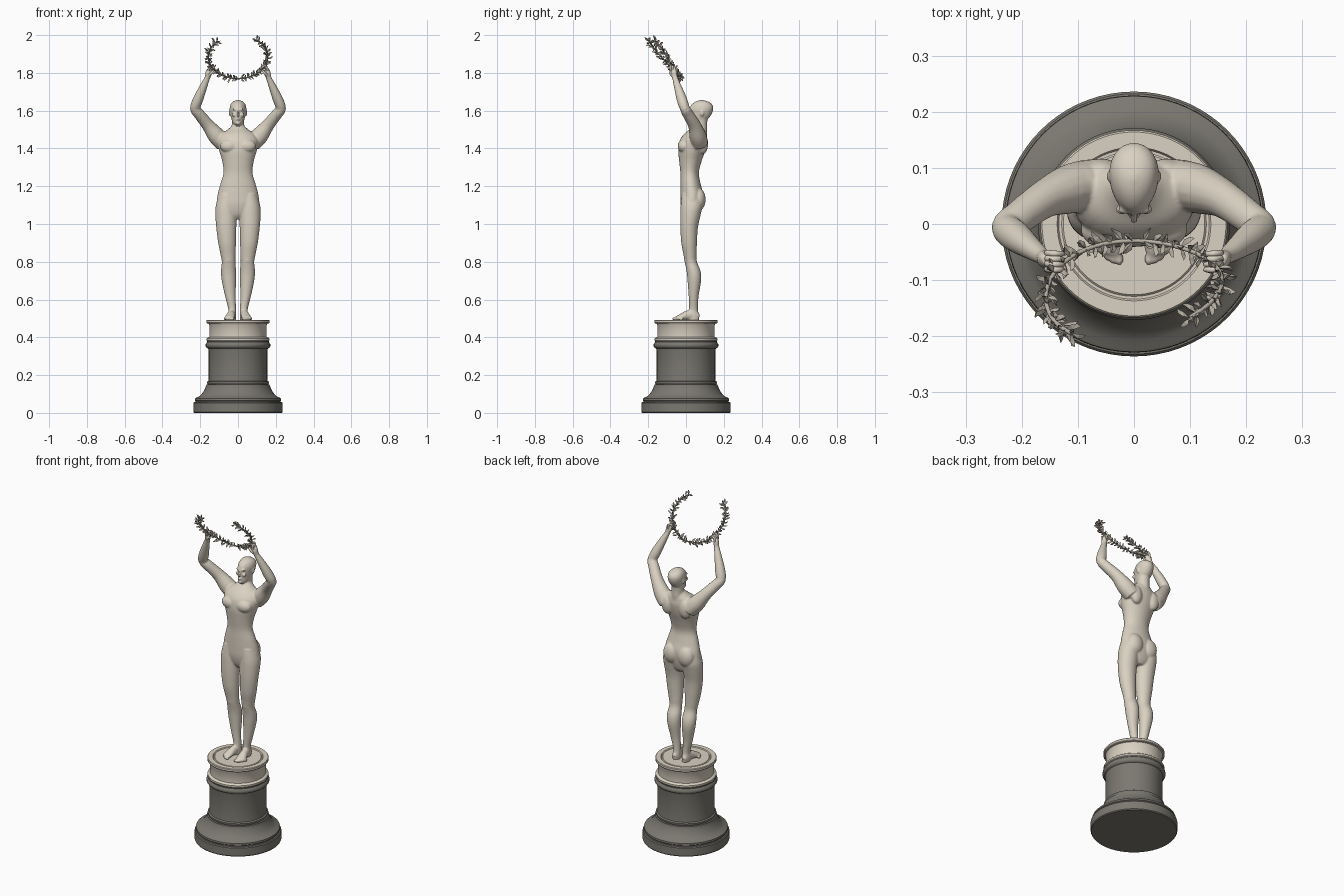
import bpy, bmesh, math, random
from mathutils import Vector, Matrix

random.seed(4)


def material(name, rgb):
    m = bpy.data.materials.new(name)
    m.diffuse_color = (*rgb, 1)
    return m


CREAM = material("cream", (0.70, 0.64, 0.54))
DARK = material("dark_stone", (0.20, 0.19, 0.165))
LEAF = material("leaf", (0.48, 0.44, 0.37))


def finish(bm, name, mat, angle=None):
    bmesh.ops.recalc_face_normals(bm, faces=bm.faces[:])
    me = bpy.data.meshes.new(name)
    bm.to_mesh(me)
    bm.free()
    ob = bpy.data.objects.new(name, me)
    bpy.context.collection.objects.link(ob)
    me.materials.append(mat)
    if angle:
        bpy.ops.object.select_all(action='DESELECT')
        ob.select_set(True)
        bpy.context.view_layer.objects.active = ob
        bpy.ops.object.shade_smooth_by_angle(angle=math.radians(angle))
    return ob


def spline(rows, n=4):
    """Catmull-Rom interpolation of section rows."""
    p = [rows[0]] + list(rows) + [rows[-1]]
    out = []
    for i in range(1, len(p) - 2):
        for s in range(n):
            t = s / n
            out.append([0.5 * (2 * b + (c - a) * t + (2 * a - 5 * b + 4 * c - d) * t * t
                        + (3 * b - a - 3 * c + d) * t ** 3)
                        for a, b, c, d in zip(*p[i - 1:i + 3])])
    return out + [list(rows[-1])]


def skin(bm, rings):
    vs = [[bm.verts.new(q) for q in r] for r in rings]
    n = len(vs[0])
    for a, b in zip(vs, vs[1:]):
        for k in range(n):
            bm.faces.new((a[k], a[(k + 1) % n], b[(k + 1) % n], b[k]))
    bm.faces.new(vs[0])
    bm.faces.new(vs[-1])


def loft(bm, rows, sx=1, taper=0.0):
    """Level sections: z, x centre, x radius, front y, back y."""
    rings = []
    for z, cx, rx, yf, yb in spline(rows):
        ring = []
        for k in range(28):
            a = math.tau * k / 28
            w = 1 + taper * math.sin(a)
            ring.append((sx * (cx + rx * w * math.cos(a)),
                         (yf + yb) / 2 + (yb - yf) / 2 * math.sin(a), z))
        rings.append(ring)
    skin(bm, rings)


def tube(bm, rows, sx=1, n=16):
    """Sections square to a path: x, y, z, side radius, up radius."""
    rows = spline(rows)
    pts = [Vector(r[:3]) for r in rows]
    rings = []
    for i, r in enumerate(rows):
        t = (pts[min(i + 1, len(pts) - 1)] - pts[max(i - 1, 0)]).normalized()
        u = t.cross(Vector((0.02, 0.03, 1))).normalized()
        v = u.cross(t)
        ring = [pts[i] + u * r[3] * math.cos(math.tau * k / n) + v * r[4] * math.sin(math.tau * k / n)
                for k in range(n)]
        rings.append([(sx * q.x, q.y, q.z) for q in ring])
    skin(bm, rings)


def blob(bm, c, r):
    bmesh.ops.create_uvsphere(bm, u_segments=20, v_segments=12, radius=1,
                              matrix=Matrix.Translation(c) @ Matrix.Diagonal((*r, 1)))


def lathe(name, profile, mat):
    bm = bmesh.new()
    skin(bm, [[(r * math.cos(math.tau * k / 72), r * math.sin(math.tau * k / 72), z)
               for k in range(72)] for r, z in profile])
    return finish(bm, name, mat, 35)


# pedestal: dark base and drum, pale cap with a recessed top
lathe("pedestal_base", [(.232, 0), (.236, .005), (.236, .052), (.232, .057), (.225, .058), (.225, .062),
      (.229, .066), (.228, .076), (.222, .080), (.208, .086), (.195, .097), (.183, .113), (.174, .130),
      (.168, .146), (.168, .150), (.161, .152), (.164, .158), (.164, .165), (.156, .170), (.155, .178),
      (.155, .330), (.158, .341), (.166, .345), (.171, .353), (.171, .363), (.166, .371), (.163, .374),
      (.163, .384)], DARK)
lathe("pedestal_cap", [(.163, .380), (.166, .384), (.166, .394), (.160, .399), (.152, .402), (.152, .466),
      (.156, .472), (.164, .474), (.167, .478), (.167, .489), (.164, .493), (.137, .493), (.134, .488),
      (.129, .488), (.126, .491)], CREAM)

# figure: overlapping lofts fused by a voxel remesh
bm = bmesh.new()
# torso
loft(bm, [(1.025, 0, .035, .005, .06), (1.05, 0, .085, -.015, .075), (1.10, 0, .112, -.028, .088),
          (1.155, 0, .108, -.030, .092), (1.21, 0, .094, -.030, .078), (1.27, 0, .077, -.030, .068),
          (1.33, 0, .083, -.036, .082), (1.39, 0, .100, -.041, .102), (1.44, 0, .108, -.034, .112),
          (1.475, 0, .092, -.012, .110), (1.50, 0, .055, .018, .106), (1.52, 0, .033, .04, .10)])
# neck and head
loft(bm, [(1.46, 0, .05, .02, .11), (1.50, 0, .036, .038, .112), (1.53, 0, .033, .043, .112),
          (1.57, 0, .034, .045, .115)])
loft(bm, [(1.523, 0, .014, .022, .05), (1.535, 0, .026, .015, .08), (1.555, 0, .034, .016, .115),
          (1.58, 0, .040, .018, .135), (1.605, 0, .044, .018, .144), (1.625, 0, .042, .024, .143),
          (1.640, 0, .035, .038, .131), (1.650, 0, .023, .055, .112), (1.656, 0, .006, .075, .09)],
     taper=.12)
# nose, brow, lips, chin
tube(bm, [(0, .020, 1.606, .004, .004), (0, .011, 1.590, .005, .006), (0, .006, 1.579, .007, .007),
          (0, .016, 1.572, .006, .005)])
blob(bm, (0, .013, 1.557), (.012, .007, .003))
blob(bm, (0, .014, 1.550), (.010, .007, .003))
blob(bm, (0, .018, 1.534), (.013, .009, .009))
for s in (1, -1):
    blob(bm, (s * .016, .024, 1.607), (.014, .008, .005))
    blob(bm, (s * .022, .026, 1.578), (.011, .010, .010))
    blob(bm, (s * .043, .085, 1.588), (.006, .011, .017))
    # chest, shoulder blade, buttock, back of shoulder
    blob(bm, (s * .045, -.012, 1.412), (.050, .032, .036))
    blob(bm, (s * .058, .090, 1.425), (.036, .027, .055))
    blob(bm, (s * .048, .066, 1.130), (.050, .038, .060))
    blob(bm, (s * .092, .068, 1.448), (.040, .042, .050))
    # leg
    loft(bm, [(1.16, .055, .045, -.022, .08), (1.10, .062, .055, -.028, .088), (1.05, .063, .057, -.030, .078),
              (.98, .062, .053, -.030, .063), (.90, .058, .047, -.025, .058), (.84, .053, .040, -.014, .056),
              (.80, .050, .036, -.007, .058), (.75, .050, .040, .003, .077), (.70, .048, .038, .008, .080),
              (.62, .041, .028, .014, .067), (.55, .031, .021, .016, .063), (.515, .031, .022, .010, .069),
              (.490, .031, .021, .008, .070)], s)
    blob(bm, (s * .050, .005, .812), (.020, .015, .024))
    # foot and toes
    tube(bm, [(.031, .068, .506, .014, .014), (.033, .040, .518, .020, .029), (.037, .005, .516, .022, .025),
              (.043, -.030, .506, .027, .016), (.047, -.052, .501, .025, .011)], s)
    for i in range(5):
        blob(bm, (s * (.026 + .011 * i), -.062 + .0028 * i * i * .8, .498), (.0075 - .0005 * i, .013, .008))
    # arm and palm
    tube(bm, [(.075, .072, 1.425, .045, .045), (.115, .062, 1.468, .044, .046), (.160, .044, 1.525, .034, .034),
              (.207, .010, 1.583, .030, .029), (.227, -.006, 1.612, .028, .027), (.211, -.022, 1.660, .028, .027),
              (.185, -.042, 1.722, .021, .021), (.163, -.058, 1.772, .015, .015), (.156, -.064, 1.797, .016, .019),
              (.150, -.068, 1.818, .010, .019)], s)
body = finish(bm, "standing_figure", CREAM)
rm = body.modifiers.new("fuse", 'REMESH')
rm.mode = 'VOXEL'
rm.voxel_size = 0.004
rm.use_smooth_shade = True
sm = body.modifiers.new("soften", 'SMOOTH')
sm.factor = 0.5
sm.iterations = 7

# fingers and thumbs curled round the wreath
bm = bmesh.new()
for s in (1, -1):
    for i in range(4):
        y = -.052 - .0095 * i
        z = 1.812 + .003 * i
        tube(bm, [(.155, y, z - .012, .006, .006), (.153, y, z + .008, .0058, .0058),
                  (.141, y - .001, z + .017, .0055, .0055), (.130, y - .001, z + .010, .005, .005),
                  (.126, y - .001, z + .001, .003, .003)], s, 10)
    tube(bm, [(.155, -.072, 1.785, .008, .008), (.143, -.082, 1.798, .007, .007),
              (.132, -.080, 1.809, .006, .006), (.127, -.077, 1.813, .003, .003)], s, 10)
finish(bm, "fingers", CREAM, 60)


# open leafy wreath: stem angle measured from the lowest point
def stem(a):
    x, t = .157 * math.sin(a), .157 * (1 - math.cos(a))
    return Vector((x, -.03 - t * (.55 - .6 * x), 1.77 + .735 * t))


def leaf(bm, base, d, length, width):
    side = d.cross(Vector((random.uniform(-1, 1), random.uniform(-1, 1), random.uniform(-1, 1)))).normalized()
    up = side.cross(d)
    spots = [(0, 0, 0), (.45, .5, .12), (.8, .25, .1), (1, 0, -.12), (.8, -.25, .1), (.45, -.5, .12),
             (.5, 0, -.03), (.5, 0, -.13)]
    vs = []
    for l, w, h in spots:
        q = base + d * l * length + side * w * width + up * h * length
        q.z = min(q.z, 2.0)
        vs.append(bm.verts.new(q))
    for k in range(6):
        for mid in (6, 7):
            bm.faces.new((vs[k], vs[(k + 1) % 6], vs[mid]))


START, END = -2.36, 2.46
bm = bmesh.new()
tube(bm, [(*stem(START + (END - START) * i / 20), .004, .004) for i in range(21)], 1, 8)
finish(bm, "wreath_stem", LEAF, 60)

bm = bmesh.new()
COUNT = 44
for i in range(COUNT):
    a = START + (END - START) * i / (COUNT - 1)
    p = stem(a)
    t = (stem(a + .01) - stem(a - .01)).normalized() * (1 if a > 0 else -1)
    u = t.cross(Vector((0, .74, .67))).normalized()
    v = u.cross(t)
    spin = random.uniform(0, math.tau)
    for j in range(3):
        b = spin + math.tau * j / 3 + random.uniform(-.4, .4)
        out = u * math.cos(b) + v * math.sin(b)
        d = (t * random.uniform(.3, 1.0) + out).normalized()
        leaf(bm, p, d, random.uniform(.022, .034), random.uniform(.010, .015))
finish(bm, "wreath_leaves", LEAF)
